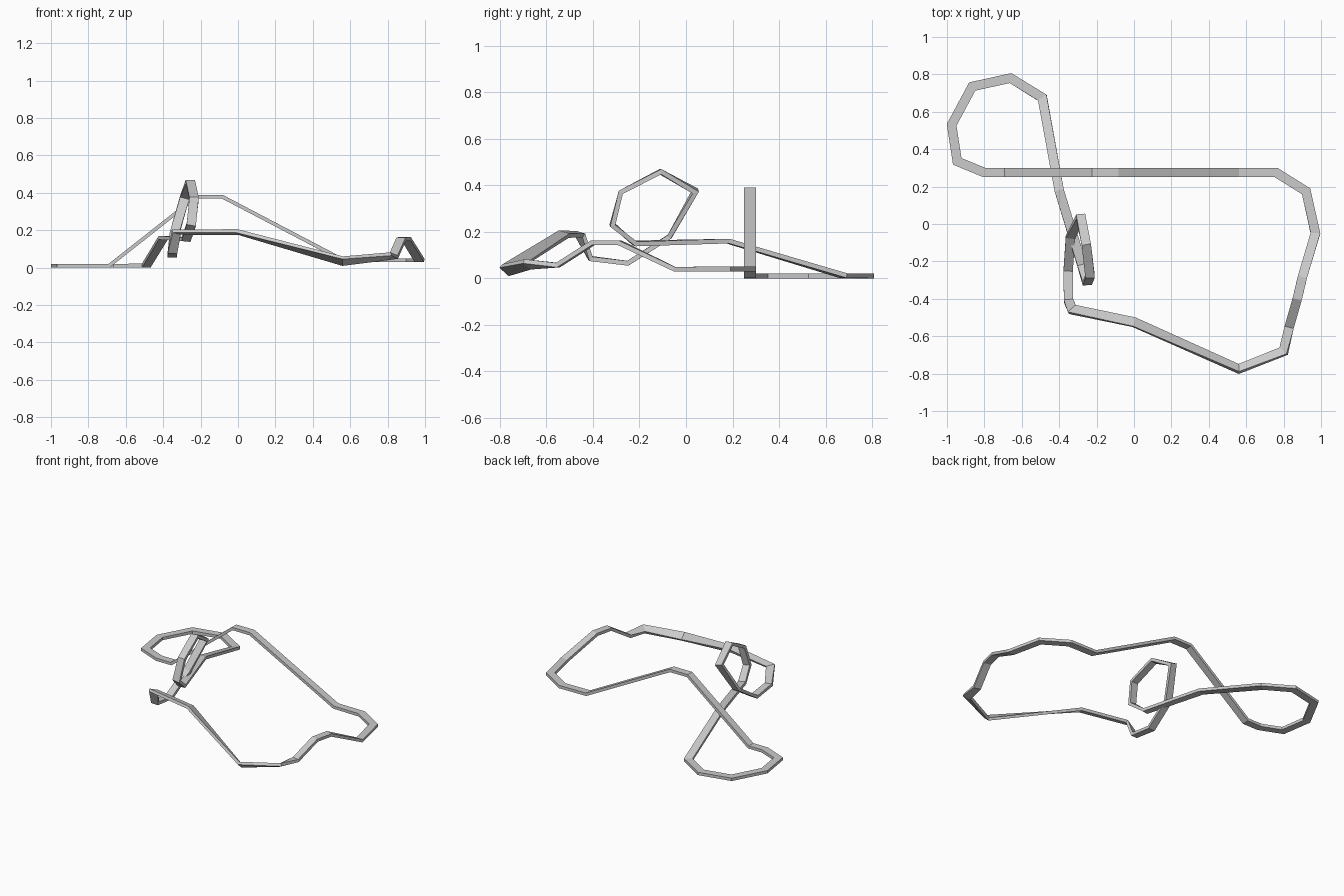
import bpy, bmesh
from math import radians, sqrt
from mathutils import Vector, Matrix

if "Cube" in bpy.data.objects:
    bpy.data.objects.remove(bpy.data.objects["Cube"])

WIDTH, THICK = 0.05, 0.02

# Closed centre line: x, y, z, bank angle (outer edge raised)
lift_and_turn = [
    (-0.80, .275, .01, 0), (-0.69, .275, .01, 0), (-0.22, .275, .38, 0),
    (-0.085, .275, .38, 0), (.56, .275, .042, 0), (.76, .275, .04, 0),
    (.92, .175, .04, 0), (.97, -.05, .04, 0)]
hop_and_bank = [
    (.90, -.285, .153, 0), (.873, -.40, .153, 0), (.83, -.55, .057, 0),
    (.80, -.68, .06, 28), (.56, -.775, .035, 42), (0, -.525, .19, 15),
    (-.33, -.457, .19, 15)]
loop = [
    (-.35, -.41, .085, 0), (-.352, -.25, .065, 0), (-.34, -.07, .18, 0),
    (-.285, .04, .375, 0), (-.255, -.11, .458, 0), (-.235, -.28, .37, 0),
    (-.25, -.316, .23, 0), (-.278, -.22, .15, 0)]
end_turn = [
    (-.40, .18, .16, 0), (-.49, .675, .012, 0), (-.66, .78, .01, 0),
    (-.865, .735, .01, 0), (-.975, .53, .01, 0), (-.945, .335, .01, 0)]

path = lift_and_turn + hop_and_bank + loop + end_turn
pts = [Vector(p[:3]) for p in path]
n = len(pts)
first = len(lift_and_turn) + len(hop_and_bank)
loop_ids = range(first, first + len(loop))
UP = Vector((0, 0, 1))


def ring(i):
    """Rectangular cross-section, mitred at path point i."""
    a = (pts[i] - pts[i - 1]).normalized()
    b = (pts[(i + 1) % n] - pts[i]).normalized()
    t = (a + b).normalized()
    pitch_scale = turn_scale = 1
    if i in loop_ids:
        side = Vector((1, 0, 0))
        side = (side - t * side.dot(t)).normalized()
        pitch_scale = min(1.4, 1 / sqrt((1 + a.dot(b)) / 2))
    else:
        ha = Vector((a.x, a.y, 0)).normalized()
        hb = Vector((b.x, b.y, 0)).normalized()
        side = (ha + hb).cross(UP).normalized()
        turn_scale = min(1.3, 1 / sqrt((1 + ha.dot(hb)) / 2))
    side = Matrix.Rotation(radians(path[i][3]), 3, t) @ side
    up = side.cross(t).normalized()
    s, u = side * WIDTH / 2 * turn_scale, up * THICK / 2 * pitch_scale
    return [pts[i] + s + u, pts[i] - s + u, pts[i] - s - u, pts[i] + s - u]


# Loft the rings into one closed track
bm = bmesh.new()
rings = [[bm.verts.new(c) for c in ring(i)] for i in range(n)]
for i in range(n):
    r, q = rings[i], rings[(i + 1) % n]
    for k in range(4):
        m = (k + 1) % 4
        bm.faces.new((r[k], r[m], q[m], q[k]))
bmesh.ops.recalc_face_normals(bm, faces=bm.faces)
mesh = bpy.data.meshes.new("coaster_track")
bm.to_mesh(mesh)
bm.free()
bpy.context.collection.objects.link(bpy.data.objects.new("coaster_track", mesh))
